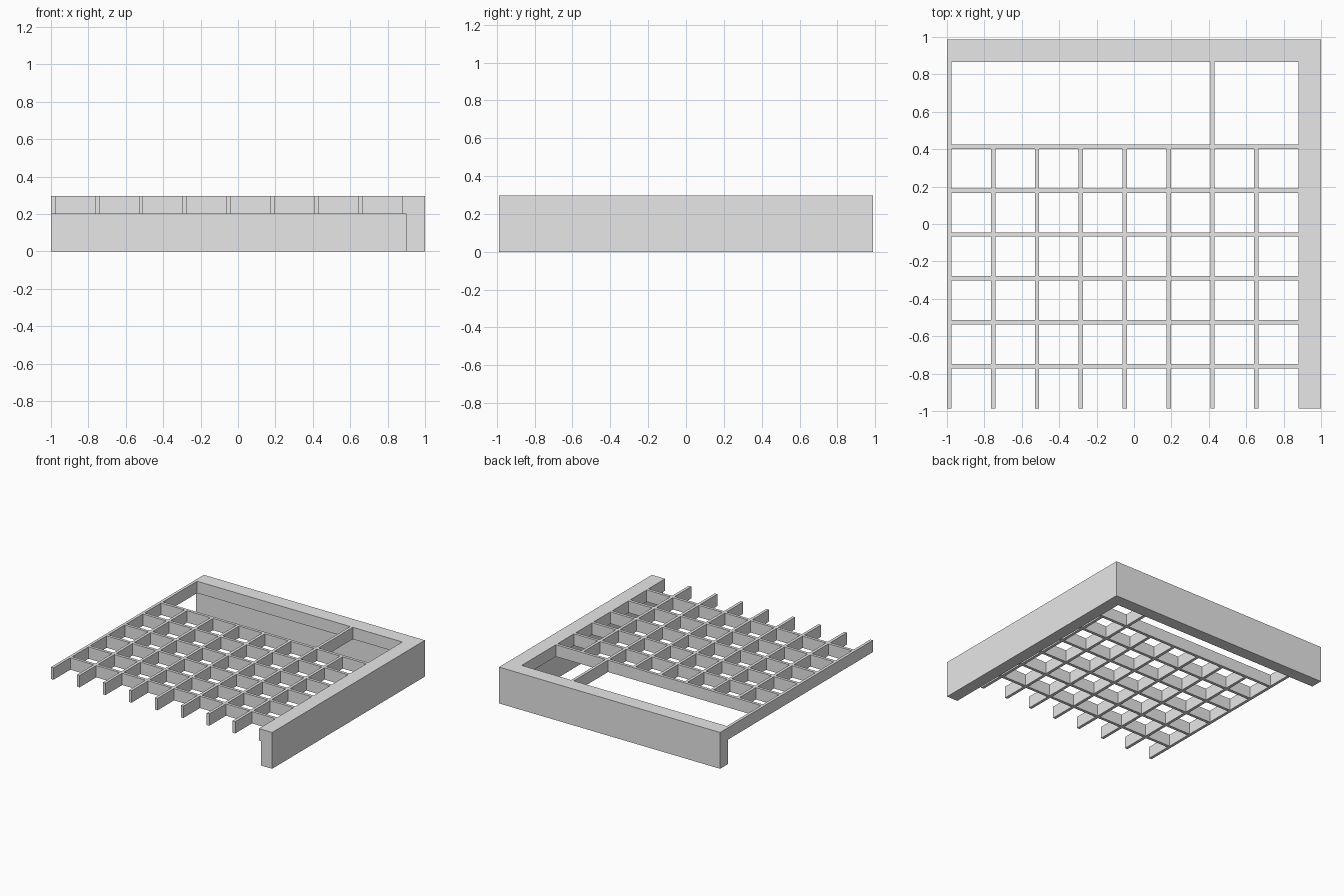
import bpy
import bmesh

cube = bpy.data.objects.get("Cube")
if cube:
    bpy.data.objects.remove(cube, do_unlink=True)

grey = bpy.data.materials.new("plain grey")
grey.use_nodes = True
grey.diffuse_color = (0.8, 0.8, 0.8, 1)
grey.node_tree.nodes["Principled BSDF"].inputs["Base Color"].default_value = (0.8, 0.8, 0.8, 1)

HALF_X, HALF_Y = 1.0, 0.987
LEDGE_Z, TOP_Z = 0.2, 0.297
WALL, LEDGE = 0.1, 0.12
PITCH, BAR = 0.2347, 0.0235
LEFT_X = HALF_X - LEDGE          # inner edge of the side ledge
BACK_Y = HALF_Y - LEDGE          # inner edge of the back ledge
EDGE_X = -HALF_X + BAR           # inner side of the outermost bar


def finish(name, bm):
    bmesh.ops.recalc_face_normals(bm, faces=bm.faces)
    mesh = bpy.data.meshes.new(name)
    bm.to_mesh(mesh)
    bm.free()
    mesh.materials.append(grey)
    obj = bpy.data.objects.new(name, mesh)
    bpy.context.collection.objects.link(obj)
    return obj


def slat(name, x0, x1, y0, y1):
    bm = bmesh.new()
    bmesh.ops.create_cube(bm, size=1)
    for v in bm.verts:
        v.co.x = x1 if v.co.x > 0 else x0
        v.co.y = y1 if v.co.y > 0 else y0
        v.co.z = TOP_Z if v.co.z > 0 else LEDGE_Z
    return finish(name, bm)


# Corner frame: a stepped wall profile swept round a mitred corner
profile = [(0, 0), (WALL, 0), (WALL, LEDGE_Z), (LEDGE, LEDGE_Z), (LEDGE, TOP_Z), (0, TOP_Z)]
bm = bmesh.new()
rings = [
    [bm.verts.new((HALF_X - d, -HALF_Y, z)) for d, z in profile],
    [bm.verts.new((HALF_X - d, HALF_Y - d, z)) for d, z in profile],
    [bm.verts.new((-HALF_X, HALF_Y - d, z)) for d, z in profile],
]
for a, b in zip(rings, rings[1:]):
    for i in range(len(profile)):
        j = (i + 1) % len(profile)
        bm.faces.new((a[i], a[j], b[j], b[i]))
bm.faces.new(rings[0])
bm.faces.new(rings[-1])
finish("corner_frame", bm)

# Cross slats run from the outer bar to the side ledge
cross_y = [0.413 - PITCH * i for i in range(6)]
for i, y in enumerate(cross_y):
    slat(f"cross_slat_{i + 1}", EDGE_X, LEFT_X, y - BAR / 2, y + BAR / 2)

# Outer bar runs the full depth
slat("outer_bar", -HALF_X, EDGE_X, -HALF_Y, BACK_Y)

# Lengthwise slats fill the gaps between cross slats
stops = [y - BAR / 2 for y in cross_y]
ends = [y + BAR / 2 for y in cross_y[1:]] + [-HALF_Y]
for i in range(1, 8):
    x = -HALF_X + PITCH * i
    for j, (y1, y0) in enumerate(zip(stops, ends)):
        slat(f"long_slat_{i}_{j + 1}", x, x + BAR, y0, y1)
    if i == 6:
        # One slat continues to the back ledge as a divider
        slat("back_divider", x, x + BAR, cross_y[0] + BAR / 2, BACK_Y)
